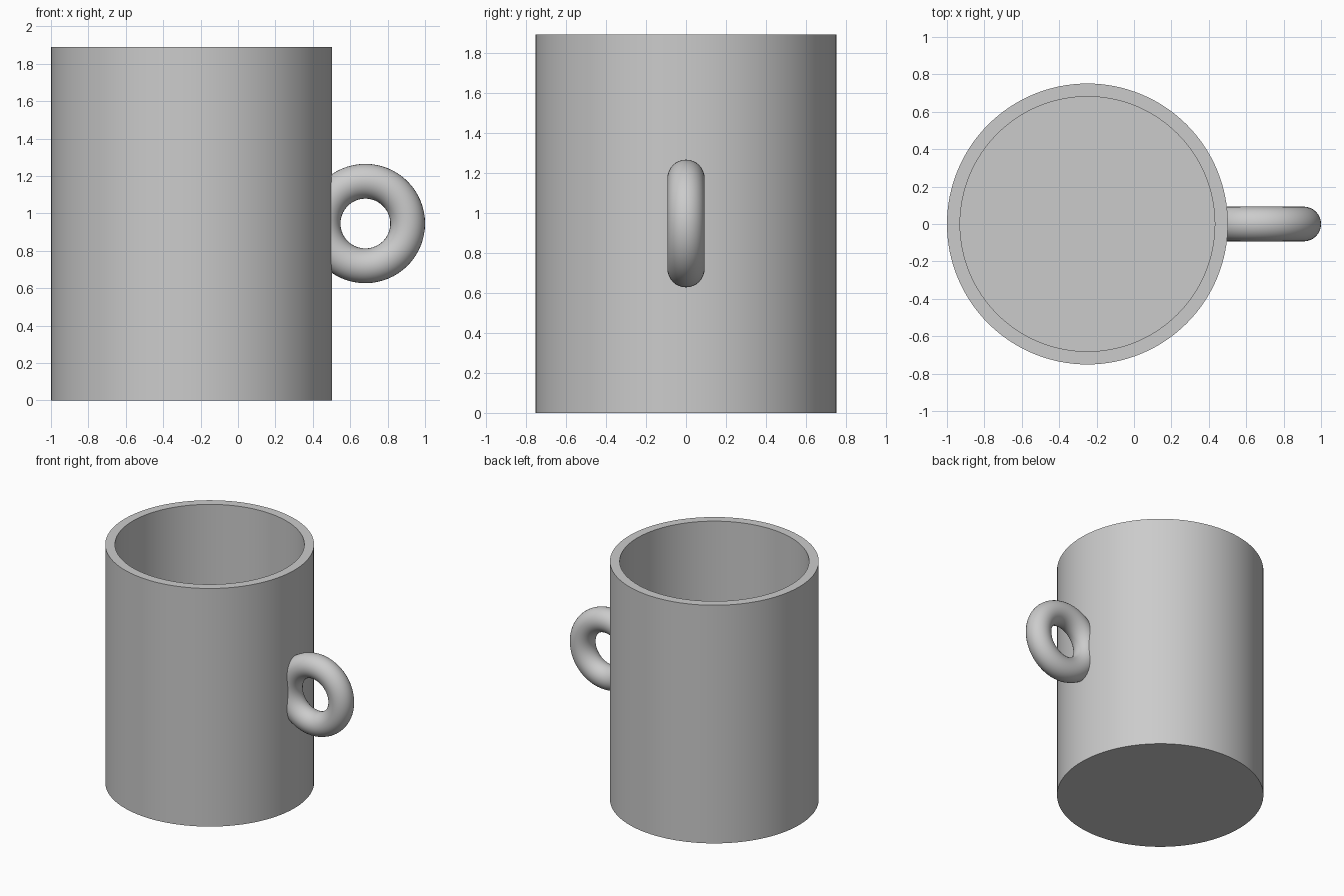
import bpy
import bmesh
from math import radians
from mathutils import Matrix, Vector

cube = bpy.data.objects.get("Cube")
if cube:
    bpy.data.objects.remove(cube, do_unlink=True)

AXIS_X = -0.249
RADIUS, WALL, HEIGHT = 0.751, 0.07, 1.89
HANDLE_CENTRE = Vector((0.681, 0, 0.946))
RING_RADIUS, TUBE_RADIUS = 0.226, 0.093

grey = bpy.data.materials.new("light grey")
grey.use_nodes = True
colour = (0.6, 0.6, 0.6, 1)
grey.diffuse_color = colour
grey.node_tree.nodes["Principled BSDF"].inputs["Base Color"].default_value = colour


def add_object(name, bm, smooth_angle):
    bmesh.ops.recalc_face_normals(bm, faces=bm.faces)
    mesh = bpy.data.meshes.new(name)
    bm.to_mesh(mesh)
    bm.free()
    obj = bpy.data.objects.new(name, mesh)
    bpy.context.collection.objects.link(obj)
    mesh.materials.append(grey)
    bpy.ops.object.select_all(action="DESELECT")
    obj.select_set(True)
    bpy.context.view_layer.objects.active = obj
    bpy.ops.object.shade_smooth_by_angle(angle=radians(smooth_angle))
    return obj


# Cup body: cylinder with its top inset and pushed down to the floor
bm = bmesh.new()
bmesh.ops.create_cone(bm, cap_ends=True, segments=128, radius1=RADIUS,
                      radius2=RADIUS, depth=HEIGHT,
                      matrix=Matrix.Translation((AXIS_X, 0, HEIGHT / 2)))
bm.normal_update()
top = max(bm.faces, key=lambda f: f.calc_center_median().z)
bmesh.ops.inset_region(bm, faces=[top], thickness=WALL, use_even_offset=True)
opening = bmesh.ops.extrude_face_region(bm, geom=[top])["geom"]
floor = [v for v in opening if isinstance(v, bmesh.types.BMVert)]
bmesh.ops.translate(bm, verts=floor, vec=(0, 0, WALL - HEIGHT))
if top.is_valid:
    bmesh.ops.delete(bm, geom=[top], context="FACES_ONLY")
add_object("cup_body", bm, 30)

# Ring handle: spun tube, cut off within the thickness of the cup wall
bm = bmesh.new()
tube = bmesh.ops.create_circle(
    bm, segments=32, radius=TUBE_RADIUS,
    matrix=Matrix.Translation(HANDLE_CENTRE + Vector((RING_RADIUS, 0, 0))))
bmesh.ops.spin(bm, geom=bm.verts[:] + bm.edges[:], cent=HANDLE_CENTRE,
               axis=(0, 1, 0), angle=radians(360), steps=64, use_merge=True)
bmesh.ops.remove_doubles(bm, verts=bm.verts, dist=0.0001)
cut = bmesh.ops.bisect_plane(bm, geom=bm.verts[:] + bm.edges[:] + bm.faces[:],
                             plane_co=(0.46, 0, 0), plane_no=(1, 0, 0),
                             clear_inner=True)
rim = [e for e in cut["geom_cut"] if isinstance(e, bmesh.types.BMEdge)]
bmesh.ops.holes_fill(bm, edges=rim)
add_object("handle", bm, 40)
